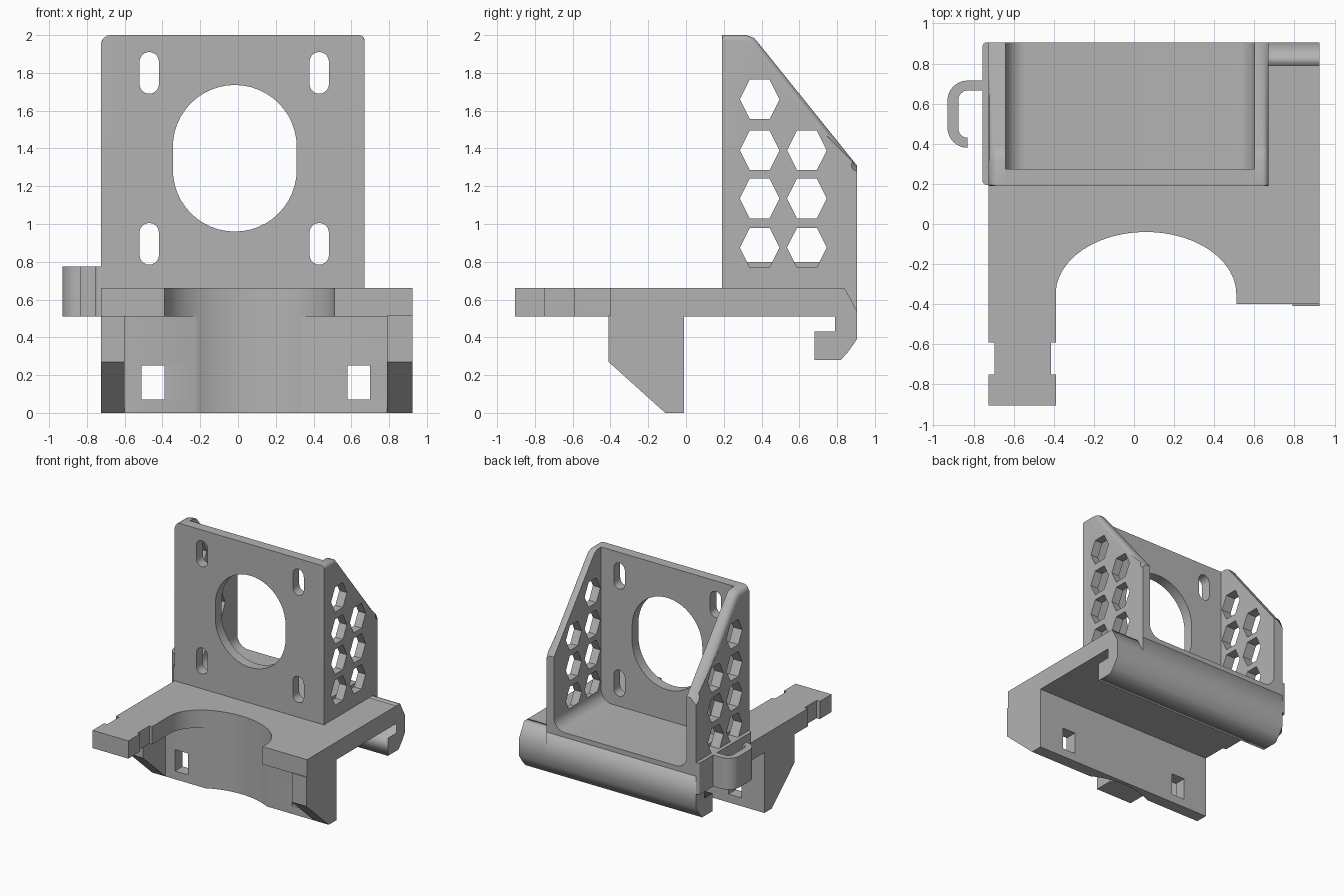
import bpy, bmesh, math

if "Cube" in bpy.data.objects:
    bpy.data.objects.remove(bpy.data.objects["Cube"])

grey = bpy.data.materials.new("light grey")
grey.diffuse_color = (0.45, 0.45, 0.45, 1)
grey.use_nodes = True
grey.node_tree.nodes["Principled BSDF"].inputs["Base Color"].default_value = grey.diffuse_color


def prism(name, loops, axis, lo, hi, smooth=True):
    """Extrude a closed outline (first loop) with holes (other loops) along an axis."""
    cu = bpy.data.curves.new(name, 'CURVE')
    cu.dimensions, cu.fill_mode, cu.extrude = '2D', 'BOTH', (hi - lo) / 2
    for loop in loops:
        sp = cu.splines.new('POLY')
        sp.points.add(len(loop) - 1)
        for p, (u, v) in zip(sp.points, loop):
            p.co = (u, v, 0, 1)
        sp.use_cyclic_u = True
    tmp = bpy.data.objects.new(name + "_outline", cu)
    bpy.context.collection.objects.link(tmp)
    dg = bpy.context.evaluated_depsgraph_get()
    me = bpy.data.meshes.new_from_object(tmp.evaluated_get(dg))
    bpy.data.objects.remove(tmp)
    bm = bmesh.new()
    bm.from_mesh(me)
    for v in bm.verts:
        a, b, c = v.co
        c += (lo + hi) / 2
        v.co = {'x': (c, a, b), 'y': (a, c, b), 'z': (a, b, c)}[axis]
    bmesh.ops.remove_doubles(bm, verts=bm.verts, dist=1e-4)
    bmesh.ops.recalc_face_normals(bm, faces=bm.faces)
    bm.to_mesh(me)
    bm.free()
    me.name = name
    me.materials.clear()
    me.materials.append(grey)
    ob = bpy.data.objects.new(name, me)
    bpy.context.collection.objects.link(ob)
    if smooth:
        shade(ob)
    return ob


def shade(ob):
    bpy.ops.object.select_all(action='DESELECT')
    bpy.context.view_layer.objects.active = ob
    ob.select_set(True)
    bpy.ops.object.shade_smooth_by_angle(angle=math.radians(30))


def arc(cx, cy, rx, ry, a0, a1, n=16):
    return [(cx + rx * math.cos(math.radians(a0 + (a1 - a0) * i / n)),
             cy + ry * math.sin(math.radians(a0 + (a1 - a0) * i / n))) for i in range(n + 1)]


def slot(cx, cz, r, half):
    """Upright slot with round ends."""
    return arc(cx, cz + half - r, r, r, 0, 180, 24) + arc(cx, cz - half + r, r, r, 180, 360, 24)


def rect(u0, u1, v0, v1):
    return [(u0, v0), (u1, v0), (u1, v1), (u0, v1)]


L, R = -0.725, 0.925          # base width
TR = 0.67                     # right side of the tower
IL, IR = -0.64, 0.60          # inside faces of the tower walls
RIM = (0.06, -0.35, 0.45, 0.31)   # round cut-out in the base

# Base plate with the notched arm and the round cut-out
plate = [(L, 0.79), (L, -0.59), (L + 0.03, -0.59), (L + 0.03, -0.75), (L, -0.75), (L, -0.905),
         (-0.39, -0.905), (-0.39, -0.75), (-0.415, -0.75), (-0.415, -0.59), (-0.39, -0.59)]
plate += arc(*RIM, 180, 0, 48) + [(0.51, -0.40), (R, -0.40), (R, 0.79)]
prism("base_plate", [plate], 'z', 0.51, 0.66)

# Hanging wall: scooped middle band with two window bands around it
s = math.degrees(math.asin(0.24 / 0.31))
scoop = [(-0.60, -0.01), (-0.60, -0.11)] + arc(*RIM, 180 - s, s, 32) + [(0.79, -0.11), (0.79, -0.01)]
wx0, wx1 = -0.51, 0.70
prism("hanging_wall_upper", [scoop], 'z', 0.25, 0.51)
prism("hanging_wall_lower", [scoop], 'z', 0.0, 0.07)
mid = [(-0.39, -0.01), (-0.39, -0.11)] + arc(*RIM, 180 - s, s, 32) + [(0.58, -0.11), (0.58, -0.01)]
prism("hanging_wall_middle", [mid], 'z', 0.07, 0.25)
prism("hanging_wall_left", [rect(-0.60, wx0, -0.11, -0.01)], 'z', 0.07, 0.25)
prism("hanging_wall_right", [rect(wx1, 0.79, -0.11, -0.01)], 'z', 0.07, 0.25)

# Side flanges of the hanging wall
flange = [(-0.41, 0.515), (-0.41, 0.27), (-0.11, 0), (-0.01, 0), (-0.01, 0.515)]
prism("left_flange", [flange], 'x', L, -0.60)
prism("right_flange", [flange], 'x', 0.79, R)

# Rear hook rail, chamfered on top beside the tower
rail = [(0.79, 0.66), (0.79, 0.43), (0.68, 0.43), (0.68, 0.28), (0.82, 0.28), (0.86, 0.325),
        (0.905, 0.39)]
prism("rear_rail", [rail + [(0.905, 0.66)]], 'x', L, TR, False)
prism("rear_rail_end", [rail + [(0.905, 0.54), (0.84, 0.66)]], 'x', TR, R, False)

# Front panel with the motor opening and four slots
holes = [slot(-0.017, 1.348, 0.328, 0.388)]
holes += [slot(x, z, 0.051, 0.11) for x in (-0.47, 0.43) for z in (0.895, 1.80)]
prism("front_panel", [rect(IL, IR, 0.66, 2.0)] + holes, 'y', 0.19, 0.275)

# Tower floor with rounded inner corners
r = 0.1
floor = [(IL, 0.66), (IR, 0.66)] + arc(IR - r, 0.70 + r, r, r, 0, -90, 10)
floor += arc(IL + r, 0.70 + r, r, r, -90, -180, 10)
prism("tower_floor", [floor], 'y', 0.275, 0.905)

# Gusset walls with hexagonal openings and a rounded outer top edge
gusset = [(0.19, 0.66), (0.905, 0.66), (0.905, 1.31), (0.39, 1.95), (0.36, 1.985), (0.32, 2.0),
          (0.19, 2.0)]
hexes = []
for y, rows in ((0.39, (0.875, 1.135, 1.39, 1.66)), (0.64, (0.875, 1.135, 1.39))):
    for z in rows:
        hexes.append([(y + 0.105 * math.cos(k * math.pi / 3),
                       z + 0.121 * math.sin(k * math.pi / 3)) for k in range(6)])
for name, lo, hi, outer, rad in (("left_gusset", L, IL, L, 0.05), ("right_gusset", IR, TR, TR, 0.03)):
    ob = prism(name, [gusset] + hexes, 'x', lo, hi, False)
    bm = bmesh.new()
    bm.from_mesh(ob.data)

    def on_top(v):
        return abs(v.co.x - outer) < 1e-3 and (v.co.z > 1.94 or v.co.z + 1.28 * v.co.y > 2.4)
    edges = [e for e in bm.edges if all(on_top(v) for v in e.verts)
             and len(e.link_faces) == 2 and e.calc_face_angle(0) > 0.5]
    bmesh.ops.bevel(bm, geom=edges, offset=rad, segments=5, profile=0.5, affect='EDGES')
    bm.to_mesh(ob.data)
    bm.free()
    shade(ob)

# Cable clip on the left: backing pad and curled hook
pad = [(L, 0.905), (-0.735, 0.905)] + arc(-0.735, 0.885, 0.02, 0.02, 90, 180, 4)
pad += arc(-0.735, 0.215, 0.02, 0.02, 180, 270, 4) + [(L, 0.195)]
prism("clip_pad", [pad], 'z', 0.51, 0.775)
clip = [(-0.75, 0.715)] + arc(-0.83, 0.615, 0.10, 0.10, 90, 180, 10)
clip += arc(-0.83, 0.48, 0.10, 0.10, 180, 270, 10) + [(-0.83, 0.43)]
clip += arc(-0.83, 0.475, 0.045, 0.045, 270, 180, 8)[1:]
clip += arc(-0.83, 0.62, 0.045, 0.045, 180, 90, 8) + [(-0.75, 0.665)]
prism("clip_hook", [clip], 'z', 0.51, 0.775)
